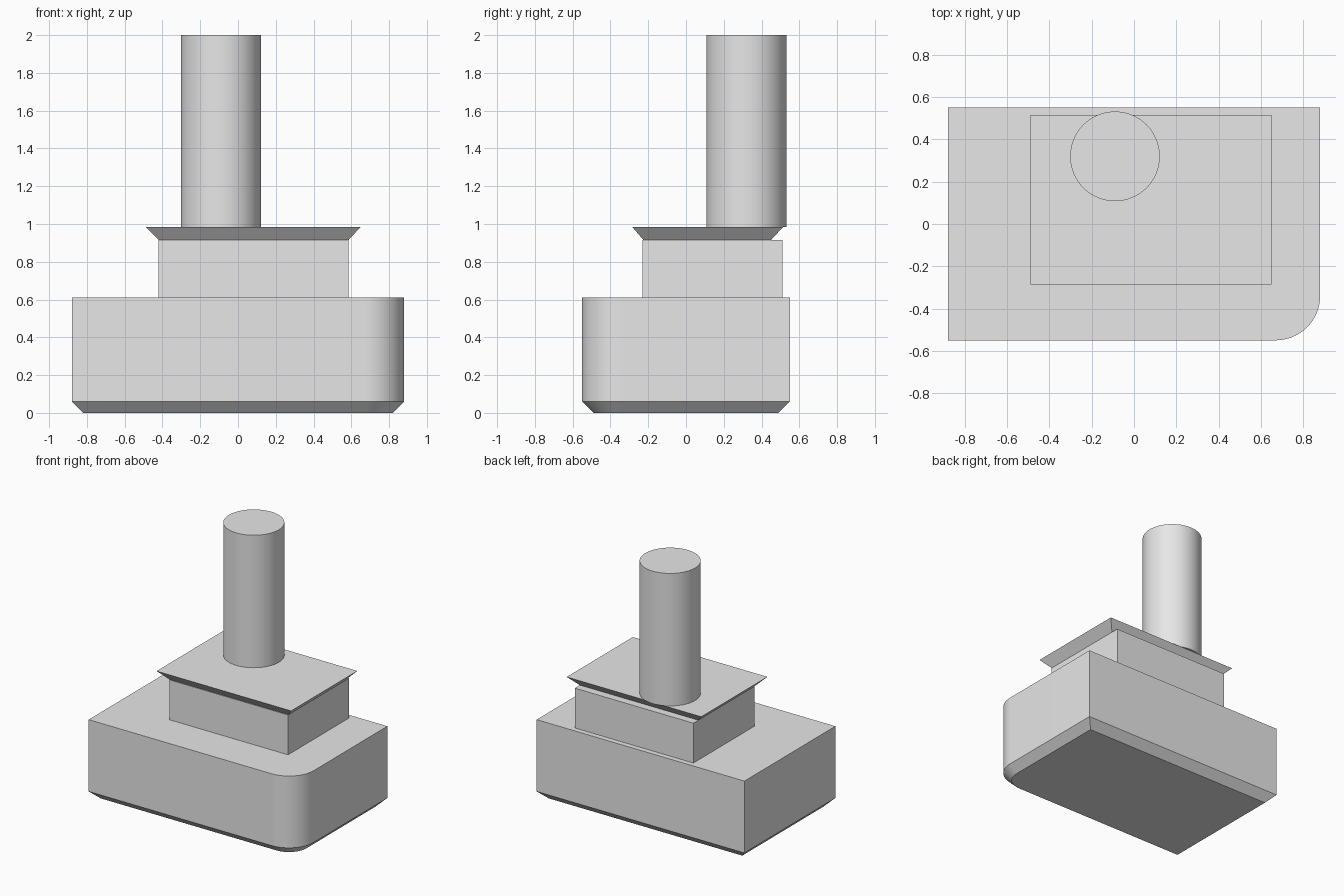
import bpy
import bmesh
from math import sin, cos, pi, radians

cube = bpy.data.objects.get("Cube")
if cube:
    bpy.data.objects.remove(cube, do_unlink=True)

grey = bpy.data.materials.new("light_grey")
grey.use_nodes = True
grey.diffuse_color = (0.8, 0.8, 0.8, 1)
grey.node_tree.nodes["Principled BSDF"].inputs["Base Color"].default_value = (0.8, 0.8, 0.8, 1)


def loft(name, sections):
    """Closed solid through (outline, height) sections with matching point counts."""
    bm = bmesh.new()
    rings = [[bm.verts.new((x, y, z)) for x, y in outline] for outline, z in sections]
    for low, high in zip(rings, rings[1:]):
        for i in range(len(low)):
            j = (i + 1) % len(low)
            bm.faces.new((low[i], low[j], high[j], high[i]))
    bm.faces.new(rings[0][::-1])
    bm.faces.new(rings[-1])
    bmesh.ops.recalc_face_normals(bm, faces=bm.faces)
    mesh = bpy.data.meshes.new(name)
    bm.to_mesh(mesh)
    bm.free()
    mesh.materials.append(grey)
    obj = bpy.data.objects.new(name, mesh)
    bpy.context.collection.objects.link(obj)
    bpy.ops.object.select_all(action="DESELECT")
    obj.select_set(True)
    bpy.context.view_layer.objects.active = obj
    bpy.ops.object.shade_smooth_by_angle(angle=radians(30))
    return obj


def rect(x0, x1, y0, y1):
    return [(x0, y0), (x1, y0), (x1, y1), (x0, y1)]


def arc(cx, cy, r, start, end, steps):
    angles = [start + (end - start) * i / steps for i in range(steps + 1)]
    return [(cx + r * cos(a), cy + r * sin(a)) for a in angles]


def base_outline(inset):
    """Rectangle with only the front left corner rounded."""
    x, y, r = 0.88 - inset, 0.55 - inset, 0.21 - inset
    return [(-x, -y)] + arc(x - r, -y + r, r, -pi / 2, 0, 16) + [(x, y), (-x, y)]


# Base with a chamfer around the bottom
chamfer = 0.06
loft("base", [(base_outline(chamfer), 0), (base_outline(0), chamfer), (base_outline(0), 0.61)])

# Middle block
block = rect(-0.42, 0.585, -0.23, 0.51)
loft("middle_block", [(block, 0.61), (block, 0.915)])

# Plate flaring out towards its top
loft("flared_plate", [(rect(-0.42, 0.585, -0.225, 0.45), 0.915),
                      (rect(-0.49, 0.65, -0.285, 0.515), 0.985)])

# Round post, slightly overhanging the back of the plate
circle = arc(-0.09, 0.32, 0.212, 0, 2 * pi, 64)[:-1]
loft("post", [(circle, 0.985), (circle, 2.0)])
